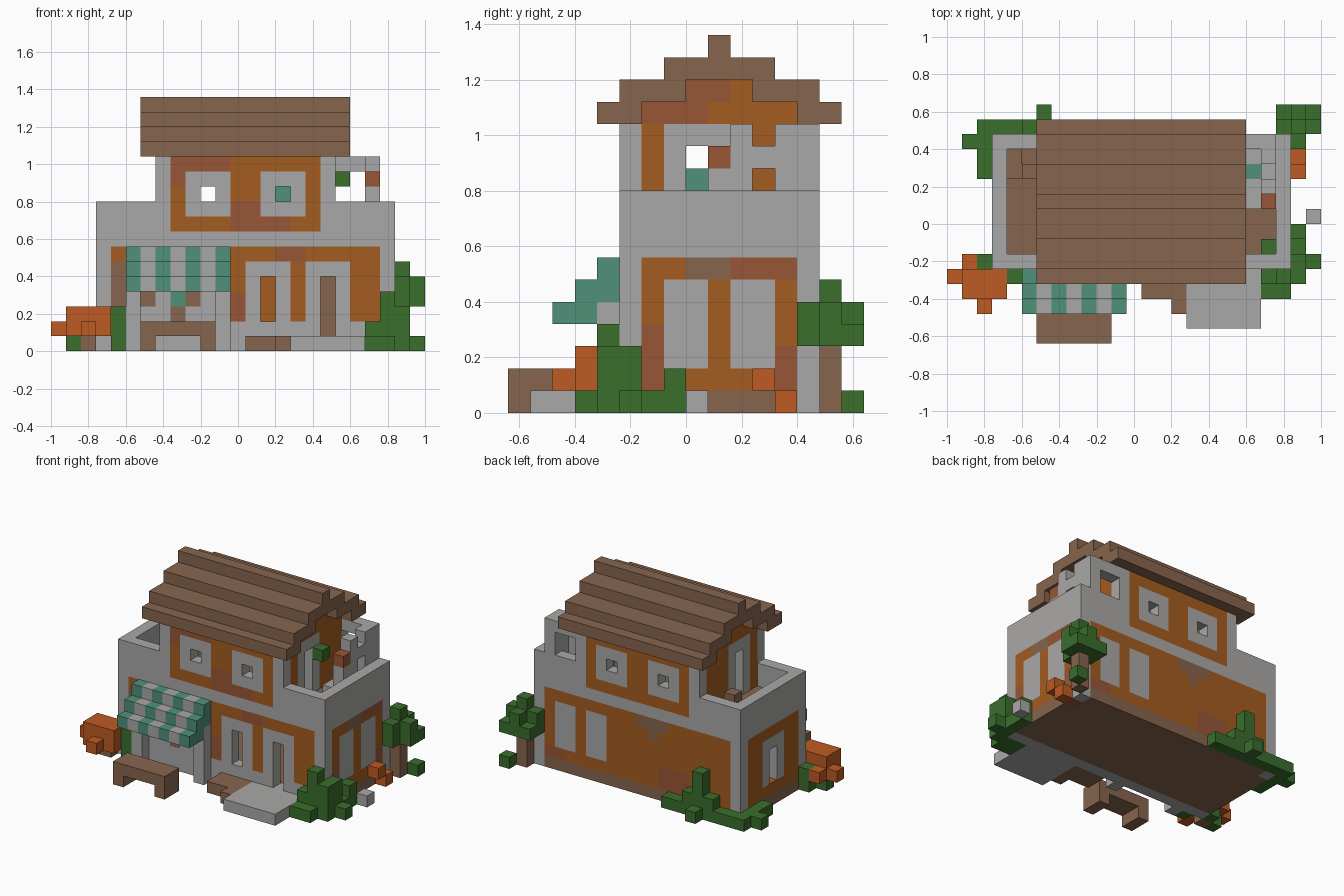
import bpy
import bmesh
from mathutils import Vector

CELL = 0.08
ORIGIN = Vector((-1.0, -0.64, 0.0))

cube = bpy.data.objects.get("Cube")
if cube:
    bpy.data.objects.remove(cube, do_unlink=True)


def linear(channel):
    c = channel / 255
    return c / 12.92 if c <= 0.04045 else ((c + 0.055) / 1.055) ** 2.4


def material(name, red, green, blue):
    mat = bpy.data.materials.new(name)
    mat.use_nodes = True
    colour = (linear(red), linear(green), linear(blue), 1)
    mat.diffuse_color = colour
    shader = next(n for n in mat.node_tree.nodes if n.type == "BSDF_PRINCIPLED")
    shader.inputs["Base Color"].default_value = colour
    shader.inputs["Roughness"].default_value = 0.9
    return mat


plaster = material("plaster grey", 170, 169, 168)
ochre = material("wall orange", 165, 92, 32)
brick = material("brick red", 152, 86, 54)
timber = material("timber brown", 135, 101, 78)
leaf = material("leaf green", 58, 110, 44)
teal = material("awning teal", 80, 145, 122)
autumn = material("autumn orange", 189, 91, 34)


class Blocks:
    """A part made of grid blocks; only its outer faces are meshed."""

    def __init__(self, name):
        self.name = name
        self.cells = {}

    def fill(self, mat, x0, x1, y0, y1, z0, z1, over=None):
        for x in range(x0, x1):
            for y in range(y0, y1):
                for z in range(z0, z1):
                    if over is None or self.cells.get((x, y, z)) == over:
                        self.cells[x, y, z] = mat

    def clear(self, x0, x1, y0, y1, z0, z1):
        for key in list(self.cells):
            x, y, z = key
            if x0 <= x < x1 and y0 <= y < y1 and z0 <= z < z1:
                del self.cells[key]

    def block(self, mat, x, y, z, height=1):
        self.fill(mat, x, x + 1, y, y + 1, z, z + height)

    def blob(self, mat, x, y, z):
        # One block with a neighbour on each of its sides
        for axis in range(3):
            for step in (-1, 0, 1):
                spot = [x, y, z]
                spot[axis] += step
                self.block(mat, *spot)

    def build(self):
        bm = bmesh.new()
        mesh = bpy.data.meshes.new(self.name)
        mats = list(dict.fromkeys(self.cells.values()))
        for mat in mats:
            mesh.materials.append(mat)
        for cell, mat in self.cells.items():
            for axis in range(3):
                for side in (0, 1):
                    beside = list(cell)
                    beside[axis] += 2 * side - 1
                    if tuple(beside) in self.cells:
                        continue
                    ring = [(0, 0), (1, 0), (1, 1), (0, 1)]
                    if not side:
                        ring.reverse()
                    verts = []
                    for u, v in ring:
                        corner = Vector(cell)
                        corner[axis] += side
                        corner[(axis + 1) % 3] += u
                        corner[(axis + 2) % 3] += v
                        verts.append(bm.verts.new(corner * CELL + ORIGIN))
                    bm.faces.new(verts).material_index = mats.index(mat)
        bmesh.ops.remove_doubles(bm, verts=bm.verts, dist=CELL / 100)
        bm.to_mesh(mesh)
        bm.free()
        bpy.context.collection.objects.link(bpy.data.objects.new(self.name, mesh))


# House shell: hollow ground floor, sunken terraces, hollow upper floor
house = Blocks("house")
house.fill(plaster, 3, 23, 5, 14, 0, 10)
house.clear(4, 22, 6, 13, 1, 7)
house.clear(4, 22, 6, 13, 8, 10)
house.fill(timber, 4, 22, 6, 13, 0, 1)
house.fill(timber, 4, 22, 6, 13, 7, 8)
house.fill(plaster, 7, 19, 5, 14, 8, 13)
house.clear(8, 18, 6, 13, 8, 13)

# Ground floor wall panels
house.fill(ochre, 4, 22, 5, 6, 2, 7)
house.fill(ochre, 4, 22, 13, 14, 1, 7)
house.fill(timber, 4, 22, 13, 14, 0, 1)
for x in (3, 22):
    house.fill(ochre, x, x + 1, 6, 13, 1, 7)
    house.fill(timber, x, x + 1, 6, 13, 0, 1)

# Upper wall panels with pierced windows
for y in (5, 13):
    house.fill(ochre, 8, 18, y, y + 1, 8, 13)
    for x in (9, 14):
        house.fill(plaster, x, x + 3, y, y + 1, 9, 12)
        house.clear(x + 1, x + 2, y, y + 1, 10, 11)

# Gable ends with terrace doors
for x in (7, 18):
    house.fill(ochre, x, x + 1, 6, 13, 8, 14)
    house.fill(ochre, x, x + 1, 8, 11, 14, 15)
    house.fill(plaster, x, x + 1, 7, 10, 8, 13)
    house.clear(x, x + 1, 8, 9, 8, 12)

# Weathered patches on the panels
house.fill(brick, 8, 12, 5, 6, 12, 13, over=ochre)
house.fill(brick, 8, 9, 5, 6, 11, 13, over=ochre)
house.fill(brick, 12, 16, 5, 6, 8, 9, over=ochre)
house.fill(brick, 12, 14, 5, 6, 8, 10, over=ochre)
house.fill(brick, 12, 13, 5, 6, 2, 4, over=ochre)
house.fill(brick, 15, 17, 5, 6, 6, 7, over=ochre)
house.fill(brick, 18, 19, 6, 9, 13, 15, over=ochre)
house.fill(brick, 18, 19, 9, 10, 14, 15, over=ochre)
house.fill(brick, 22, 23, 6, 7, 1, 4, over=ochre)
house.fill(brick, 22, 23, 10, 13, 6, 7, over=ochre)
house.fill(timber, 22, 23, 8, 10, 6, 7, over=ochre)
house.fill(brick, 22, 23, 12, 13, 0, 3)
house.fill(brick, 8, 11, 13, 14, 1, 3, over=ochre)
house.fill(brick, 20, 22, 13, 14, 1, 2, over=ochre)
house.fill(timber, 10, 13, 13, 14, 6, 7, over=ochre)
house.fill(timber, 11, 12, 13, 14, 5, 6, over=ochre)

# Ground floor windows and doors
house.fill(plaster, 13, 16, 5, 6, 2, 6)
house.clear(14, 15, 5, 6, 2, 5)
house.fill(plaster, 17, 20, 5, 6, 1, 6)
house.clear(18, 19, 5, 6, 1, 5)
for y in (7, 10):
    house.fill(plaster, 22, 23, y, y + 2, 2, 6)
for x in (16, 19):
    house.fill(plaster, x, x + 2, 13, 14, 2, 6)
house.fill(plaster, 3, 4, 8, 11, 2, 6)
house.clear(3, 4, 9, 10, 2, 5)

# Shop front under the awning
house.fill(plaster, 5, 12, 5, 6, 0, 6)
house.fill(timber, 4, 5, 5, 6, 3, 6)
house.block(timber, 6, 5, 3)
house.block(teal, 8, 5, 3)
house.block(timber, 9, 5, 3)
house.block(timber, 8, 5, 2)
house.build()

# Furniture inside
inside = Blocks("indoor_furniture")
inside.fill(timber, 18, 19, 8, 10, 1, 6)
inside.block(teal, 15, 8, 8, 3)
inside.build()

# Stepped roof: eave, slope, cap and ridge
roof = Blocks("roof")
for low, high, level in ((4, 6, 13), (13, 15, 13), (5, 8, 14),
                         (11, 14, 14), (7, 12, 15), (9, 10, 16)):
    roof.fill(timber, 6, 20, low, high, level, level + 1)
roof.build()

# Striped awning with posts
awning = Blocks("awning")
for x in range(5, 12):
    stripe = teal if x % 2 else plaster
    awning.fill(stripe, x, x + 1, 4, 5, 5, 7)
    awning.fill(stripe, x, x + 1, 3, 4, 4, 6)
    awning.block(stripe, x, 2, 4)
for x in (5, 11):
    awning.block(plaster, x, 4, 0, 5)
awning.build()

# Bench
bench = Blocks("bench")
bench.fill(timber, 6, 11, 0, 2, 0, 2)
bench.clear(7, 10, 0, 2, 0, 1)
bench.build()

# Entrance slab and wooden steps
entrance = Blocks("entrance_slab")
entrance.fill(plaster, 16, 21, 1, 5, 0, 1)
entrance.fill(timber, 13, 16, 3, 5, 0, 1)
entrance.block(timber, 15, 2, 0)
entrance.build()

# Terrace railing, hanging cloths and plant
terrace = Blocks("left_terrace")
for y in (10, 12, 13):
    terrace.block(plaster, 21, y, 8, 5)
terrace.fill(plaster, 19, 22, 13, 14, 12, 13)
terrace.fill(plaster, 21, 22, 10, 13, 11, 12)
terrace.fill(plaster, 20, 21, 9, 13, 8, 9)
terrace.block(teal, 20, 11, 8)
terrace.block(plaster, 21, 9, 8, 3)
terrace.block(brick, 21, 9, 11)
terrace.block(leaf, 19, 9, 11)
terrace.block(leaf, 21, 6, 8)
terrace.build()

seats = Blocks("right_terrace_seats")
seats.block(timber, 5, 11, 8, 2)
seats.fill(timber, 4, 5, 11, 13, 8, 9)
seats.build()

# Tree at the back corner
tree = Blocks("tree")
tree.block(timber, 23, 14, 0, 5)
for x, y in ((22, 14), (24, 14), (23, 13), (23, 15)):
    tree.block(leaf, x, y, 3, 2)
for x in (22, 24):
    tree.block(leaf, x, 15, 3)
tree.block(leaf, 23, 14, 5)
tree.block(leaf, 24, 15, 0)
tree.build()

# Autumn bush on its stump
bush = Blocks("autumn_bush")
bush.block(timber, 2, 4, 0)
bush.blob(autumn, 2, 3, 1)
bush.fill(autumn, 0, 3, 4, 5, 1, 2)
bush.fill(autumn, 1, 4, 3, 5, 2, 3)
bush.clear(2, 3, 3, 4, 0, 1)
bush.block(autumn, 1, 5, 1)
bush.block(leaf, 1, 4, 0)
bush.fill(leaf, 4, 5, 4, 5, 0, 3)
bush.build()

# Shrubs: columns of leaves around the corners
shrubs = Blocks("shrubs")
for x, y, height in ((21, 3, 1), (21, 4, 2), (22, 4, 4), (23, 4, 3), (23, 5, 3),
                     (23, 6, 1), (23, 7, 2), (22, 3, 1), (24, 5, 1),
                     (2, 5, 2), (1, 13, 1), (2, 13, 1), (2, 12, 1),
                     (2, 11, 1), (2, 14, 1), (6, 14, 4), (5, 14, 2), (6, 15, 1)):
    shrubs.block(leaf, x, y, 0, height)
shrubs.fill(leaf, 3, 10, 14, 15, 0, 1)
shrubs.block(leaf, 7, 14, 1)
shrubs.block(autumn, 23, 11, 1)
shrubs.block(autumn, 23, 12, 0)
shrubs.block(plaster, 24, 8, 0)
shrubs.build()
